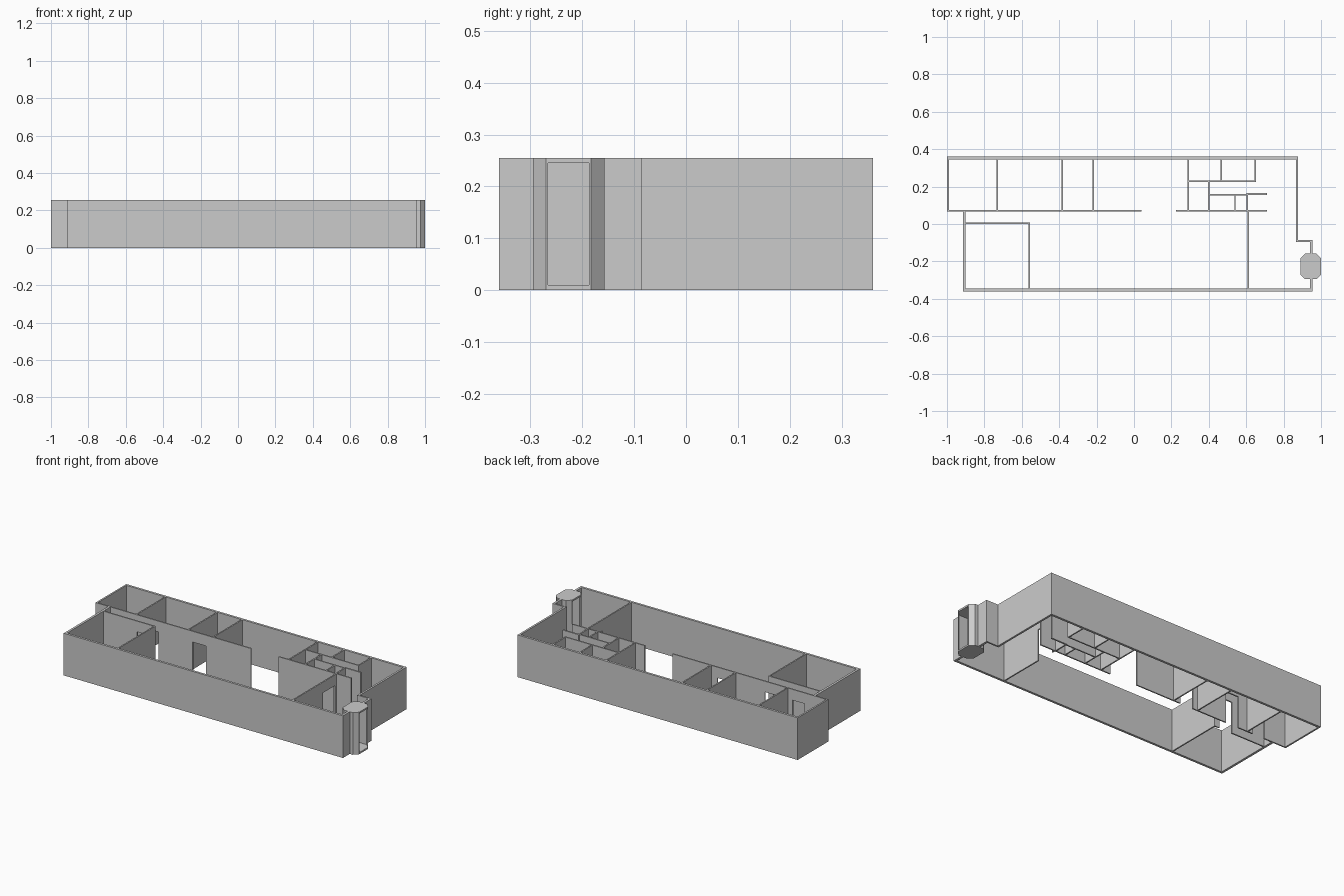
import bpy, bmesh
from mathutils import Vector

if "Cube" in bpy.data.objects:
    bpy.data.objects.remove(bpy.data.objects["Cube"])

H = 0.255       # wall height
DOOR = 0.19     # door head height
T = 0.008       # partition thickness


def prism(name, pts, vec):
    """Extrude a flat polygon along vec into a closed solid."""
    bm = bmesh.new()
    face = bm.faces.new([bm.verts.new(p) for p in pts])
    new = bmesh.ops.extrude_face_region(bm, geom=[face])["geom"]
    bmesh.ops.translate(bm, vec=Vector(vec),
                        verts=[g for g in new if isinstance(g, bmesh.types.BMVert)])
    bmesh.ops.recalc_face_normals(bm, faces=bm.faces)
    mesh = bpy.data.meshes.new(name)
    bm.to_mesh(mesh)
    bm.free()
    obj = bpy.data.objects.new(name, mesh)
    bpy.context.collection.objects.link(obj)
    return obj


def wall(name, axis, a, b, pos, t=T, doors=()):
    """Wall from a to b along an axis, centred on pos, notched for doors."""
    outline = [(a, 0)]
    for d0, d1 in doors:
        outline += [(d0, 0), (d0, DOOR), (d1, DOOR), (d1, 0)]
    outline += [(b, 0), (b, H), (a, H)]
    if axis == "x":
        return prism(name, [(s, pos - t / 2, z) for s, z in outline], (0, t, 0))
    return prism(name, [(pos - t / 2, s, z) for s, z in outline], (t, 0, 0))


# Outer shell
wall("back_wall", "x", -1.0, 0.877, 0.353, 0.014)
wall("front_wall", "x", -0.915, 0.955, -0.353, 0.014)
wall("left_back_wall", "y", 0.066, 0.346, -0.995, 0.01)
wall("left_front_wall", "y", -0.346, 0.066, -0.908, 0.014)
wall("right_back_wall", "y", -0.085, 0.346, 0.871, 0.012)
wall("right_step_wall", "x", 0.865, 0.955, -0.09, 0.01)
wall("entry_wall_back", "y", -0.157, -0.095, 0.948, 0.014)
wall("entry_wall_front", "y", -0.346, -0.293, 0.948, 0.014)

# Corridor walls
wall("corridor_wall_left", "x", -1.0, 0.04, 0.07,
     doors=[(-0.845, -0.765), (-0.665, -0.58), (-0.35, -0.262)])
wall("corridor_wall_right", "x", 0.225, 0.71, 0.07)

# Back room partitions
for i, x in enumerate((-0.73, -0.383, -0.217, 0.29)):
    wall(f"back_partition_{i}", "y", 0.074, 0.346, x)

# Front rooms
wall("office_side", "y", -0.346, 0.007, -0.56)
wall("office_back", "x", -0.901, -0.564, 0.003, doors=[(-0.675, -0.59)])
wall("lobby_partition", "y", -0.346, 0.066, 0.61, doors=[(-0.065, 0.05)])

# Small service rooms
wall("service_wall_back", "x", 0.294, 0.651, 0.228)
wall("service_partition_0", "y", 0.232, 0.346, 0.467)
wall("service_partition_1", "y", 0.232, 0.346, 0.647)
wall("service_partition_2", "y", 0.074, 0.224, 0.40)
wall("service_wall_mid", "x", 0.404, 0.609, 0.157)
wall("service_partition_3", "y", 0.074, 0.153, 0.54)
wall("service_partition_4", "y", 0.074, 0.166, 0.606)
wall("service_wall_end", "x", 0.61, 0.71, 0.161, 0.01)

# Octagonal entry booth: floor, cap and two curved-in sides, open along x
octo = [(0.975, -0.295), (1.0, -0.27), (1.0, -0.183), (0.975, -0.157),
        (0.915, -0.157), (0.89, -0.183), (0.89, -0.27), (0.915, -0.295)]
prism("booth_floor", [(x, y, 0) for x, y in octo], (0, 0, 0.01))
prism("booth_cap", [(x, y, 0.245) for x, y in octo], (0, 0, 0.01))
cx, cy = 0.945, -0.226
for name, ids in (("booth_side_back", (2, 3, 4, 5)), ("booth_side_front", (6, 7, 0, 1))):
    outer = [octo[i] for i in ids]
    k = 0.004
    inner = [(x if abs(x - cx) > 0.04 else x - k * 0.4 * (1 if x > cx else -1),
              y - k * (1 if y > cy else -1)) for x, y in reversed(outer)]
    prism(name, [(x, y, 0.01) for x, y in outer + inner], (0, 0, 0.235))
